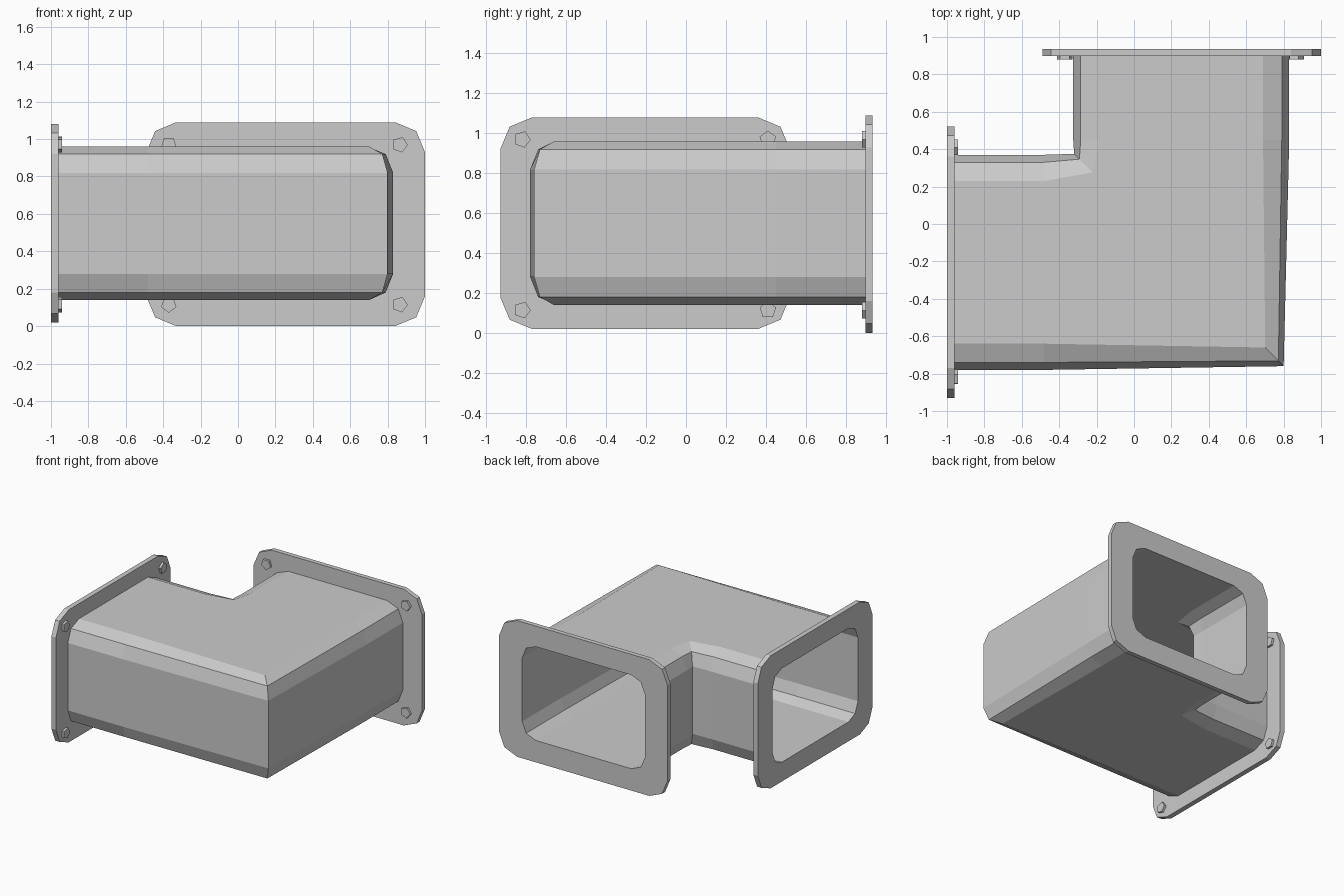
import bpy, bmesh, math
from mathutils import Vector, Matrix

if "Cube" in bpy.data.objects:
    bpy.data.objects.remove(bpy.data.objects["Cube"])

WALL = 0.035


def ring(p, q, z0, z1, inset=0.0, along=1.0, big=0.14, small=0.04):
    """12-point chamfered rectangle standing on the plan line p -> q."""
    p, q = Vector(p), Vector(q)
    d = (q - p).normalized()
    length = (q - p).length
    a0, a1 = inset * along, length - inset * along
    z0, z1 = z0 + inset, z1 - inset
    corner = [(0, big), (small, small), (big, 0)]
    uv = [(a0 + a, z0 + b) for a, b in corner]
    uv += [(a1 - a, z0 + b) for a, b in reversed(corner)]
    uv += [(a1 - a, z1 - b) for a, b in corner]
    uv += [(a0 + a, z1 - b) for a, b in reversed(corner)]
    return [(p.x + d.x * u, p.y + d.y * u, z) for u, z in uv]


def solid_from_rings(name, rings):
    """Join rings in a closed sequence: outer skin, then inner skin back."""
    bm = bmesh.new()
    loops = [[bm.verts.new(c) for c in r] for r in rings]
    for i, a in enumerate(loops):
        b = loops[(i + 1) % len(loops)]
        for j in range(len(a)):
            k = (j + 1) % len(a)
            bm.faces.new((a[j], a[k], b[k], b[j]))
    return finish(name, bm)


def finish(name, bm):
    bmesh.ops.recalc_face_normals(bm, faces=bm.faces)
    mesh = bpy.data.meshes.new(name)
    bm.to_mesh(mesh)
    bm.free()
    ob = bpy.data.objects.new(name, mesh)
    bpy.context.collection.objects.link(ob)
    return ob


# Hollow elbow duct: left arm, mitred corner, back arm
stations = [((-0.96, 0.37), (-0.96, -0.78), 1.0),
            ((-0.48, 0.37), (-0.48, -0.78), 1.0),
            ((-0.32, 0.375), (0.80, -0.76), 1.414),
            ((-0.325, 0.45), (0.83, 0.45), 1.0),
            ((-0.325, 0.90), (0.83, 0.90), 1.0)]
outer = [ring(p, q, 0.14, 0.96) for p, q, s in stations]
inner = [ring(p, q, 0.14, 0.96, WALL, s, 0.12, 0.035) for p, q, s in stations]
solid_from_rings("elbow_duct", outer + inner[::-1])


# End flanges with openings matching the duct bore
def flange(name, ends, hole, z0, z1, place):
    rings = []
    for d in (0, 1):
        rings.append(ring(place(ends[0], d), place(ends[1], d), z0, z1,
                          big=0.16, small=0.047))
    for d in (1, 0):
        rings.append(ring(place(hole[0], d), place(hole[1], d), 0.14, 0.96,
                          WALL, 1.0, 0.12, 0.035))
    solid_from_rings(name, rings)


flange("left_flange", (0.52, -0.93), (0.37, -0.78), 0.02, 1.08,
       lambda u, d: (-1.0 + 0.04 * d, u))
flange("back_flange", (-0.49, 1.0), (-0.325, 0.83), 0.0, 1.09,
       lambda u, d: (u, 0.935 - 0.037 * d))


# Five-sided bolt heads on the inner faces of the flanges
def bolt(name, centre, axis, across, angle):
    bm = bmesh.new()
    c, axis, across = Vector(centre), Vector(axis), Vector(across)
    pts = []
    for k in range(5):
        a = math.radians(angle + 72 * k)
        pts.append(c + 0.043 * (across * math.cos(a) + Vector((0, 0, math.sin(a)))))
    base = [bm.verts.new(p - axis * 0.01) for p in pts]
    top = [bm.verts.new(p + axis * 0.018) for p in pts]
    bm.faces.new(base)
    bm.faces.new(top)
    for k in range(5):
        n = (k + 1) % 5
        bm.faces.new((base[k], base[n], top[n], top[k]))
    finish(name, bm)


for level, z in (("lower", 0.115), ("upper", 0.97)):
    for side, y, ang in (("front", -0.82, 70), ("rear", 0.41, 90)):
        bolt(f"left_bolt_{level}_{side}", (-0.96, y, z), (1, 0, 0), (0, 1, 0), ang)
    for side, x, ang in (("left", -0.37, 54), ("right", 0.865, 70)):
        bolt(f"back_bolt_{level}_{side}", (x, 0.898, z), (0, -1, 0), (1, 0, 0), ang)
